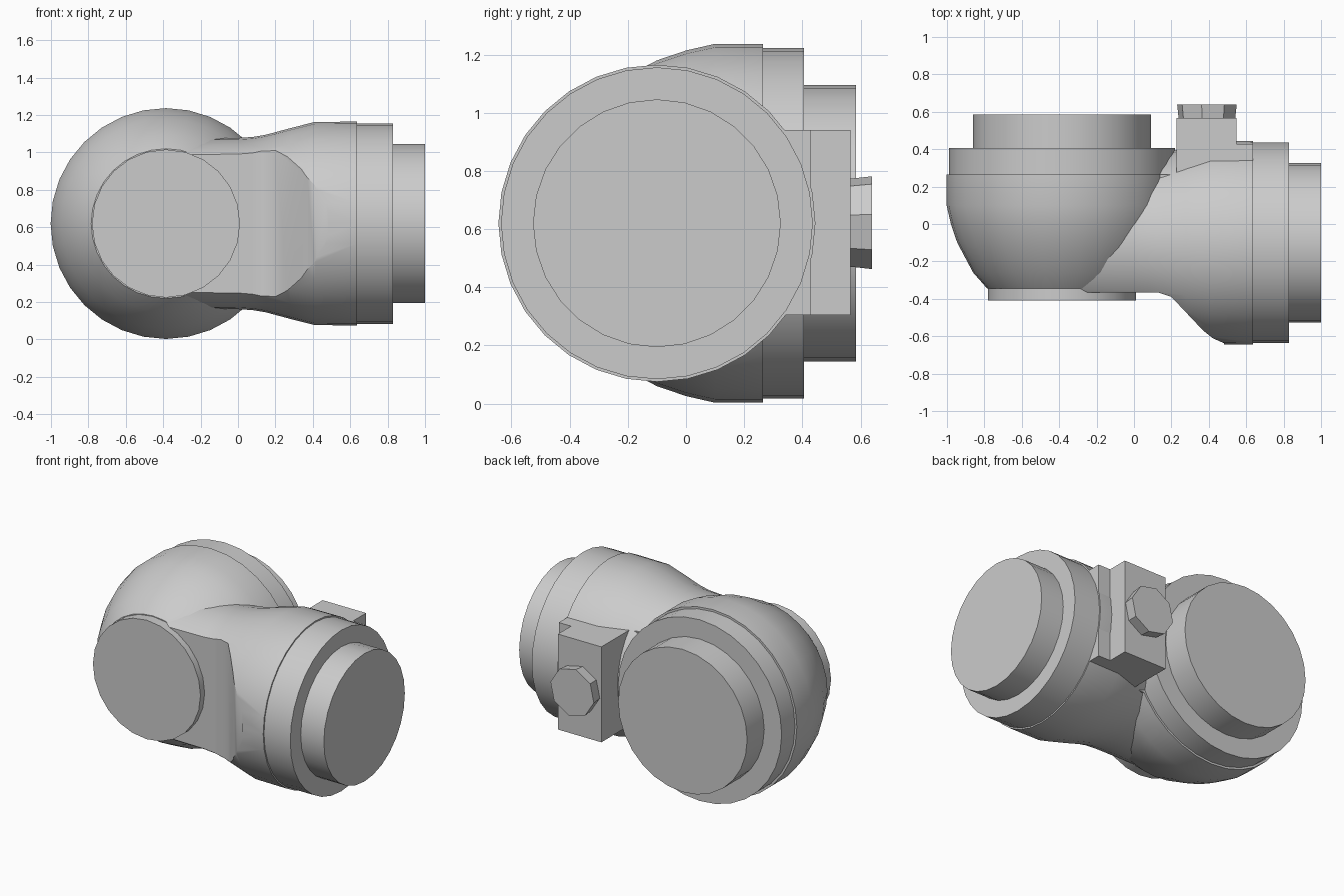
import bpy, bmesh, math

if "Cube" in bpy.data.objects:
    bpy.data.objects.remove(bpy.data.objects["Cube"])

grey = bpy.data.materials.new("plain grey")
grey.diffuse_color = (0.6, 0.6, 0.6, 1)
grey.use_nodes = True
grey.node_tree.nodes["Principled BSDF"].inputs["Base Color"].default_value = grey.diffuse_color


def finish(bm, name):
    bmesh.ops.recalc_face_normals(bm, faces=bm.faces)
    me = bpy.data.meshes.new(name)
    bm.to_mesh(me)
    bm.free()
    ob = bpy.data.objects.new(name, me)
    bpy.context.collection.objects.link(ob)
    me.materials.append(grey)
    return ob


def smooth(ob, angle=35):
    bpy.ops.object.select_all(action='DESELECT')
    ob.select_set(True)
    bpy.context.view_layer.objects.active = ob
    bpy.ops.object.shade_smooth_by_angle(angle=math.radians(angle))


def lathe(name, axis, centre, profile, n=24, turn=0.0):
    """Closed solid of revolution; profile is (position along axis, radius)."""
    bm = bmesh.new()
    rings = []
    for t, r in profile:
        ring = []
        for i in range(n):
            a = turn + 2 * math.pi * i / n
            u, z = centre[0] + r * math.cos(a), centre[1] + r * math.sin(a)
            ring.append(bm.verts.new((u, t, z) if axis == 'Y' else (t, u, z)))
        rings.append(ring)
    for a, b in zip(rings, rings[1:]):
        for i in range(n):
            j = (i + 1) % n
            bm.faces.new((a[i], a[j], b[j], b[i]))
    bm.faces.new(rings[0])
    bm.faces.new(rings[-1])
    return finish(bm, name)


def prism(name, outline, z0, z1):
    """Extrude an xy outline between two heights."""
    bm = bmesh.new()
    face = bm.faces.new([bm.verts.new((x, y, z0)) for x, y in outline])
    ext = bmesh.ops.extrude_face_region(bm, geom=[face])
    for v in ext["geom"]:
        if isinstance(v, bmesh.types.BMVert):
            v.co.z = z1
    return finish(bm, name)


Y_AXIS = (-0.385, 0.62)   # x, z of the bowl's axis
X_AXIS = (-0.1, 0.62)     # y, z of the side tube's axis

# Bowl-shaped housing with its flange, end cap and front disc
smooth(lathe("bowl_housing", 'Y', Y_AXIS,
             [(-0.345, 0.40), (-0.26, 0.475), (-0.1, 0.56), (0.0, 0.594),
              (0.1, 0.617), (0.265, 0.617)], 32))
smooth(lathe("bowl_flange", 'Y', Y_AXIS, [(0.2, 0.603), (0.405, 0.603)], 32))
smooth(lathe("bowl_end_cap", 'Y', Y_AXIS, [(0.38, 0.475), (0.585, 0.475)], 28))
smooth(lathe("front_disc", 'Y', Y_AXIS, [(-0.41, 0.396), (-0.3, 0.396)], 24))

# Flared side tube with a flattened front
tube = lathe("side_tube", 'X', X_AXIS,
             [(-0.4, 0.455), (0.0, 0.458), (0.08, 0.463), (0.15, 0.475),
              (0.28, 0.51), (0.41, 0.543), (0.637, 0.545)], 32)
cutter = prism("front_cutter",
               [(-1, -0.366), (0.13, -0.366), (0.2, -0.39), (0.37, -0.57),
                (0.42, -0.61), (0.48, -0.637), (0.48, -1), (-1, -1)], -0.5, 1.8)
mod = tube.modifiers.new("flatten", 'BOOLEAN')
mod.operation = 'DIFFERENCE'
mod.solver = 'EXACT'
mod.object = cutter
bpy.context.view_layer.objects.active = tube
bpy.ops.object.modifier_apply(modifier="flatten")
bpy.data.objects.remove(cutter)
smooth(tube, 30)

# Tube collar and end cap
smooth(lathe("tube_collar", 'X', X_AXIS, [(0.6, 0.536), (0.83, 0.536)], 32))
smooth(lathe("tube_end_cap", 'X', X_AXIS, [(0.8, 0.426), (1.0, 0.426)], 28))

# Stepped mounting block on the back, with a faceted knob
prism("mounting_block",
      [(0.05, 0.1), (0.637, 0.1), (0.637, 0.428), (0.547, 0.428),
       (0.547, 0.566), (0.227, 0.566), (0.227, 0.265), (0.05, 0.265)],
      0.305, 0.94)
lathe("block_knob", 'Y', (0.39, 0.622), [(0.55, 0.152), (0.64, 0.162)], 8,
      math.radians(10))
